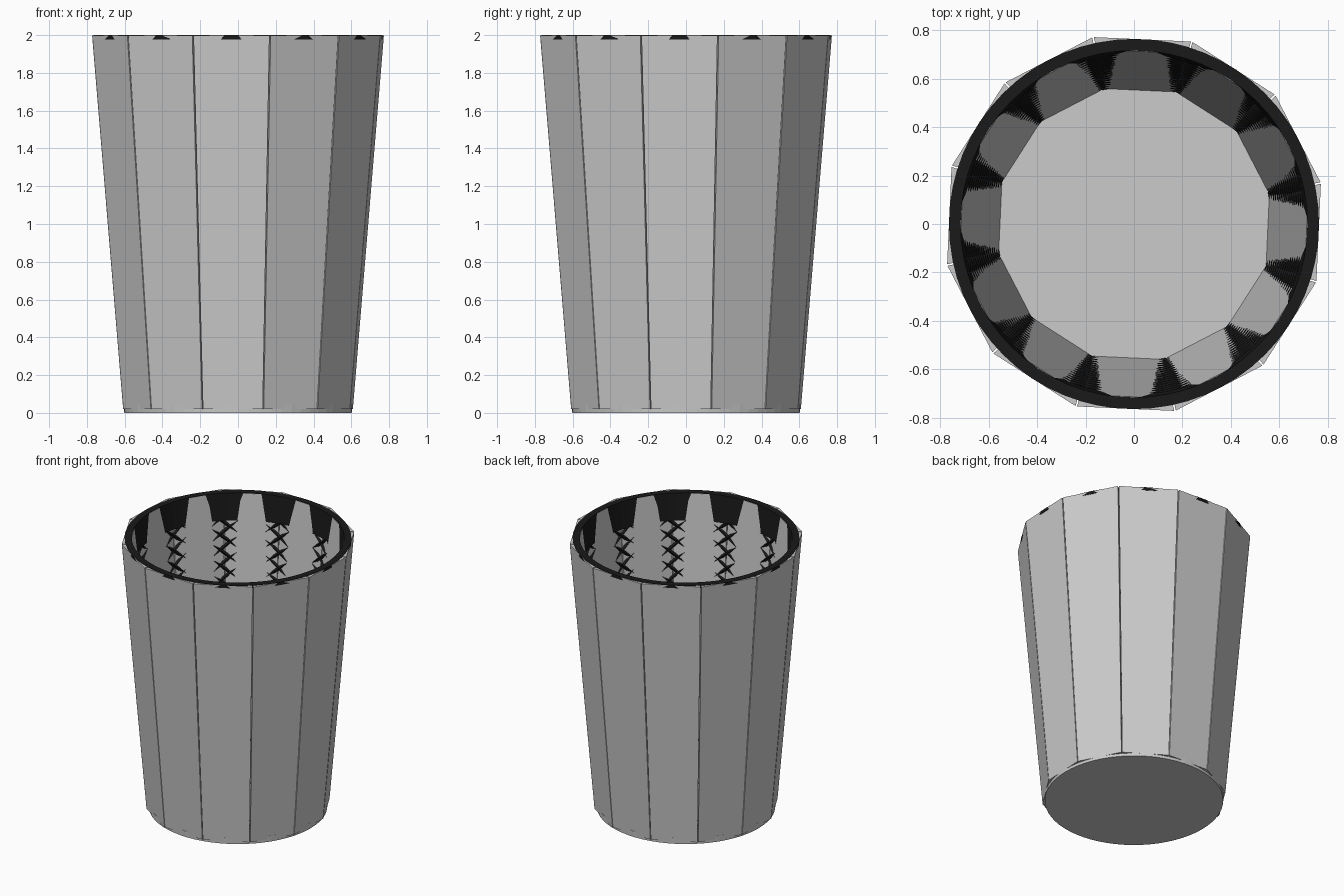
import bpy, bmesh
from math import sin, cos, pi, radians

if "Cube" in bpy.data.objects:
    bpy.data.objects.remove(bpy.data.objects["Cube"])

black = bpy.data.materials.new("dark_plastic")
black.diffuse_color = (0.01, 0.01, 0.01, 1)
black.use_nodes = True
black.node_tree.nodes["Principled BSDF"].inputs["Base Color"].default_value = black.diffuse_color


def make(name, verts, faces, mat=None):
    me = bpy.data.meshes.new(name)
    me.from_pydata(verts, [], faces)
    bm = bmesh.new()
    bm.from_mesh(me)
    bmesh.ops.recalc_face_normals(bm, faces=bm.faces)
    bm.to_mesh(me)
    bm.free()
    ob = bpy.data.objects.new(name, me)
    bpy.context.collection.objects.link(ob)
    if mat:
        me.materials.append(mat)
    return ob


def pol(r, a, z):
    return (r * cos(a), r * sin(a), z)


def ring(name, profile, n, mat=None):
    """Revolve a closed (r, z) profile around z."""
    m = len(profile)
    verts = [pol(r, 2 * pi * i / n, z) for i in range(n) for r, z in profile]
    faces = [(i * m + j, i * m + (j + 1) % m,
              (i + 1) % n * m + (j + 1) % m, (i + 1) % n * m + j)
             for i in range(n) for j in range(m)]
    return make(name, verts, faces, mat)


# Twelve flat tapering slats with thin gaps between them
half = radians(14.75)
Z0, Z1 = 0.02, 1.997
R0, R1, T = 0.622, 0.790, 0.052
for k in range(12):
    mid = radians(-2.6 + 30 * k)
    verts = [pol(r, mid + s * half, z)
             for r0, z in ((R0, Z0), (R1, Z1))
             for r, s in ((r0, -1), (r0, 1), (r0 - T, 1), (r0 - T, -1))]
    make(f"slat_{k + 1:02d}", verts,
         [(0, 1, 2, 3), (4, 5, 6, 7)] +
         [(j, (j + 1) % 4, (j + 1) % 4 + 4, j + 4) for j in range(4)])

# Round base disc
N = 64
verts = [pol(r, 2 * pi * i / N, z) for r, z in ((0.602, 0), (0.605, 0.045)) for i in range(N)]
make("base", verts, [tuple(range(N)), tuple(range(N, 2 * N))] +
     [(i, (i + 1) % N, (i + 1) % N + N, i + N) for i in range(N)])

# Dark top rim and the solid band under it
ring("rim_band", [(0.717, 2.0), (0.765, 2.0), (0.765, 1.978), (0.738, 1.97),
                  (0.724, 1.8), (0.705, 1.8)], N, black)

# Diamond lattice liner: grid of diamonds turned into bars
COLS, ROWS = 64, 32
zb, zt = 0.045, 1.81
verts = [pol(0.58 + 0.137 * j / ROWS, 2 * pi * i / COLS, zb + (zt - zb) * j / ROWS)
         for j in range(ROWS + 1) for i in range(COLS)]
faces = [((j - 1) * COLS + i, j * COLS + (i + 1) % COLS, (j + 1) * COLS + i, j * COLS + (i - 1) % COLS)
         for j in range(1, ROWS) for i in range(COLS) if (i + j) % 2]
lattice = make("lattice_liner", verts, faces, black)
bm = bmesh.new()
bm.from_mesh(lattice.data)
bmesh.ops.delete(bm, geom=[v for v in bm.verts if not v.link_faces], context='VERTS')
bm.to_mesh(lattice.data)
bm.free()
wire = lattice.modifiers.new("bars", 'WIREFRAME')
wire.thickness = 0.024
wire.use_boundary = True
wire.use_replace = True
